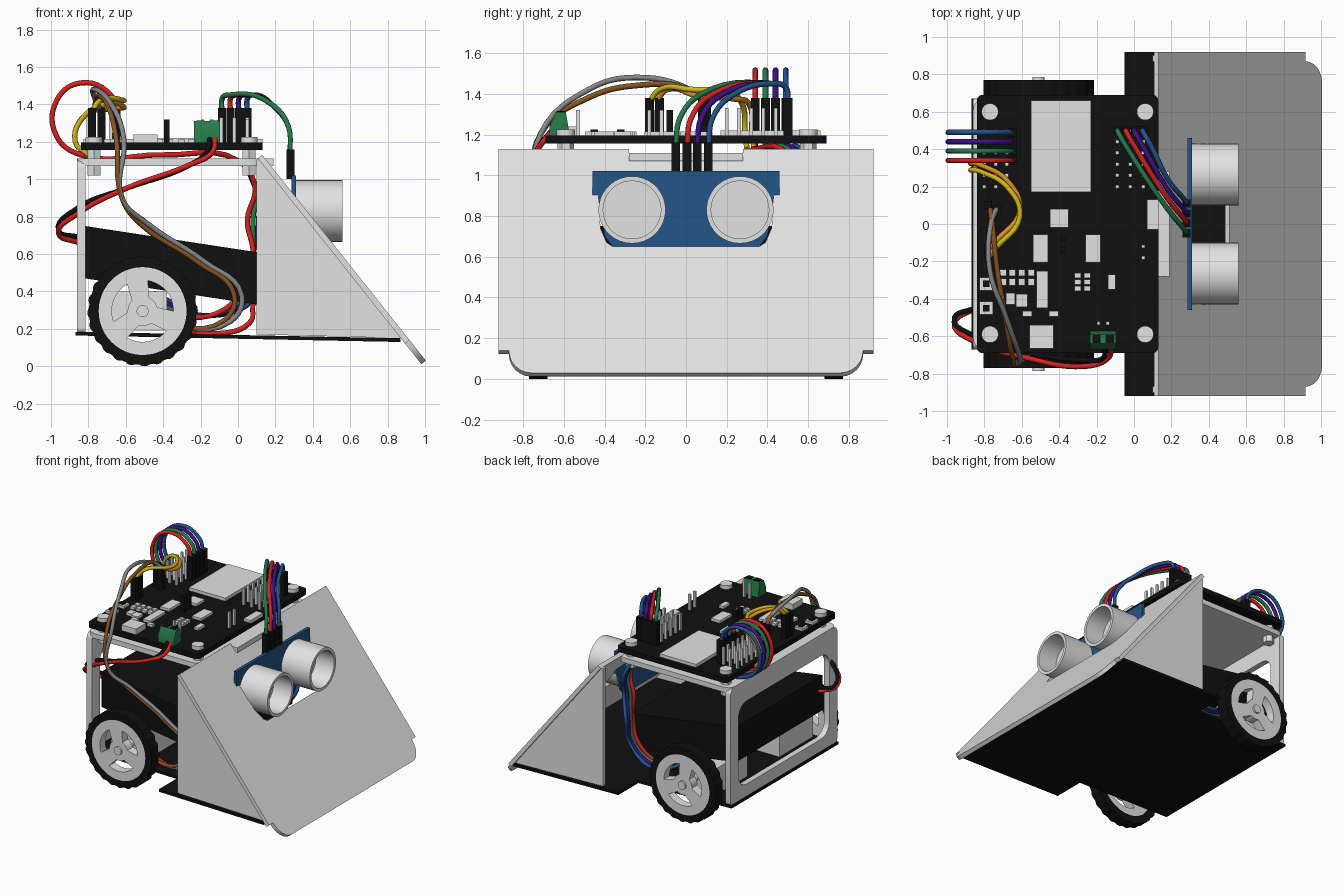
import bpy, bmesh, math
from mathutils import Vector, Matrix

cube = bpy.data.objects.get("Cube")
if cube:
    bpy.data.objects.remove(cube, do_unlink=True)


def make_material(name, red, green, blue):
    material = bpy.data.materials.new(name)
    material.use_nodes = True
    color = (red, green, blue, 1)
    material.diffuse_color = color
    material.node_tree.nodes["Principled BSDF"].inputs["Base Color"].default_value = color
    return material


WHITE = make_material("white plastic", .76, .76, .76)
BLACK = make_material("matte black", .005, .005, .005)
BLUE = make_material("board blue", .016, .09, .25)
GREEN = make_material("terminal green", .02, .2, .07)
RED = make_material("wire red", .7, .015, .015)
PURPLE = make_material("wire purple", .05, .005, .25)
BROWN = make_material("wire brown", .25, .09, .015)
GREY = make_material("wire grey", .25, .25, .25)
YELLOW = make_material("wire yellow", .65, .5, .01)
ORANGE = make_material("wire orange", .75, .28, .02)


def finish(name, bm, material):
    bmesh.ops.recalc_face_normals(bm, faces=bm.faces)
    mesh = bpy.data.meshes.new(name)
    bm.to_mesh(mesh)
    bm.free()
    mesh.materials.append(material)
    mesh.shade_smooth()
    mesh.set_sharp_from_angle(angle=math.radians(30))
    obj = bpy.data.objects.new(name, mesh)
    bpy.context.collection.objects.link(obj)
    return obj


def add_box(bm, low, high):
    low, high = Vector(low), Vector(high)
    place = Matrix.Translation((low + high) / 2) @ Matrix.Diagonal((*(high - low), 1))
    bmesh.ops.create_cube(bm, size=1, matrix=place)


def boxes(name, corner_pairs, material):
    bm = bmesh.new()
    for low, high in corner_pairs:
        add_box(bm, low, high)
    return finish(name, bm, material)


def posts(name, spots, half, bottom, top, material):
    """Square upright pins or housings at each (x, y) spot."""
    pairs = [((x - half, y - half, bottom), (x + half, y + half, top)) for x, y in spots]
    return boxes(name, pairs, material)


def cylinder(name, start, end, radius, material, sides=32):
    start, end = Vector(start), Vector(end)
    turn = (end - start).to_track_quat("Z", "Y").to_matrix().to_4x4()
    bm = bmesh.new()
    bmesh.ops.create_cone(bm, cap_ends=True, segments=sides, radius1=radius, radius2=radius,
                          depth=(end - start).length,
                          matrix=Matrix.Translation((start + end) / 2) @ turn)
    return finish(name, bm, material)


def panel(name, loops, place, push, material):
    """Flat sheet from an outline plus hole loops, pushed to a thickness."""
    bm = bmesh.new()
    edges = []
    for loop in loops:
        verts = [bm.verts.new(place(u, v)) for u, v in loop]
        edges += [bm.edges.new((a, b)) for a, b in zip(verts, verts[1:] + verts[:1])]
    filled = bmesh.ops.triangle_fill(bm, edges=edges, use_beauty=True)
    faces = [item for item in filled["geom"] if isinstance(item, bmesh.types.BMFace)]
    grown = bmesh.ops.extrude_face_region(bm, geom=faces, use_keep_orig=True)
    moved = [item for item in grown["geom"] if isinstance(item, bmesh.types.BMVert)]
    bmesh.ops.translate(bm, verts=moved, vec=push)
    return finish(name, bm, material)


def arc(u, v, radius, start, stop, steps):
    angles = [math.radians(start + (stop - start) * i / steps) for i in range(steps + 1)]
    return [(u + radius * math.cos(a), v + radius * math.sin(a)) for a in angles]


def rounded(left, low, right, high, r):
    return (arc(right - r, high - r, r, 0, 90, 5) + arc(left + r, high - r, r, 90, 180, 5)
            + arc(left + r, low + r, r, 180, 270, 5) + arc(right - r, low + r, r, 270, 360, 5))


def mirrored(half):
    return half + [(-u, v) for u, v in reversed(half)]


def wire(name, points, material):
    curve = bpy.data.curves.new(name, "CURVE")
    curve.dimensions = "3D"
    curve.bevel_depth = .014
    curve.bevel_resolution = 2
    curve.resolution_u = 6
    curve.use_fill_caps = True
    spline = curve.splines.new("BEZIER")
    spline.bezier_points.add(len(points) - 1)
    for knot, point in zip(spline.bezier_points, points):
        knot.co = point
        knot.handle_left_type = knot.handle_right_type = "AUTO"
    curve.materials.append(material)
    obj = bpy.data.objects.new(name, curve)
    bpy.context.collection.objects.link(obj)


# Floor plate, widened under the plow and slightly tilted
floor = [(.87, .92), (-.05, .92), (-.05, .67), (-.87, .67)]
panel("floor_plate", [floor + [(x, -y) for x, y in reversed(floor)]],
      lambda x, y: Vector((x, y, .147 - .02 * x)), (0, 0, .02), BLACK)

# Plow: sloped sheet with top notch and sensor window, plus side gussets
plow = mirrored([(.28, 1.07), (.28, 1.13), (.92, 1.13), (.92, .14), (.87, .14)]
                + arc(.76, .14, .11, 0, -90, 6)[1:])
window = mirrored([(.43, .91), (.42, .74), (.39, .67), (.36, .65)])
panel("plow_sheet", [plow, window], lambda y, z: Vector((.13 + (1.13 - z) * .795, y, z)),
      (-.024, 0, -.019), WHITE)
for side in (-1, 1):
    panel("plow_gusset", [[(.1, .17), (.1, 1.1), (.12, 1.12), (.88, .15)]],
          lambda x, z: Vector((x, side * .9, z)), (0, -side * .03, 0), WHITE)

# Rear frame with large opening, and board tray with tongue through the plow
panel("rear_frame", [rounded(-.67, .17, .67, 1.1, .04), rounded(-.57, .28, .57, .94, .1)],
      lambda y, z: Vector((-.86, y, z)), (.045, 0, 0), WHITE)
panel("board_tray", [rounded(-.86, -.67, .13, .67, .06)],
      lambda x, y: Vector((x, y, 1.07)), (0, 0, .04), WHITE)
boxes("tray_tongue", [((.1, -.28, 1.07), (.19, .28, 1.11))], WHITE)

# Tilted battery block and two drive motors
battery = [(-.82, .47), (.1, .33), (.1, .61), (-.82, .75)]
panel("battery", [battery], lambda x, z: Vector((x, -.54, z)), (0, 1.08, 0), BLACK)
boxes("drive_motors", [((-.68, min(s * .2, s * .62), .19), (-.38, max(s * .2, s * .62), .4))
                       for s in (-1, 1)], WHITE)

# Wheels: treaded tyre, pierced rim, hub
tread = [(math.cos(i * math.pi / 48) * (.295 - .008 * (i // 2 % 2)),
          math.sin(i * math.pi / 48) * (.295 - .008 * (i // 2 % 2))) for i in range(96)]
ring = arc(0, 0, .235, 0, 352.5, 47)
gaps = [arc(0, 0, .165, a, a + 80, 10) + arc(0, 0, .08, a + 65, a + 15, 5)
        for a in (0, 120, 240)]
for side in (-1, 1):
    def on_wheel(x, z):
        return Vector((x - .51, side * .77, z + .295))
    panel("tyre", [tread, ring], on_wheel, (0, -side * .09, 0), BLACK)
    panel("wheel_rim", [ring] + gaps, on_wheel, (0, -side * .07, 0), WHITE)
    cylinder("axle", (-.51, side * .6, .295), (-.51, side * .785, .295), .032, WHITE)

# Circuit board with corner screws and standoffs
panel("circuit_board", [rounded(-.84, -.69, .13, .69, .03)],
      lambda x, y: Vector((x, y, 1.155)), (0, 0, .04), BLACK)
for x in (-.77, .06):
    for y in (-.59, .6):
        cylinder("standoff", (x, y, 1.02), (x, y, 1.16), .04, WHITE, 6)
        cylinder("screw_head", (x, y, 1.19), (x, y, 1.225), .045, WHITE)

# Components: large module, chips (centre and size), small resistors
boxes("radio_module", [((-.55, .17, 1.19), (-.23, .66, 1.22))], WHITE)
chips = [(-.4, .03, .1, .1), (-.5, -.13, .08, .15), (-.22, -.13, .08, .15),
         (-.49, -.35, .06, .2), (-.12, -.31, .04, .08), (.1, .05, .06, .16),
         (-.6, -.41, .06, .07), (-.66, -.4, .05, .06), (-.57, -.48, .05, .03),
         (-.43, -.48, .05, .03), (-.79, -.32, .07, .07), (-.79, -.45, .07, .07)]
chips += [(-.3 + .05 * i, -.275 - .035 * j, .035, .026) for i in (0, 1) for j in range(3)]
chips += [(-.7 + .05 * i, -.26 - .05 * j, .035, .035) for i in range(4) for j in (0, 1)]
boxes("chips", [((x - w / 2, y - h / 2, 1.19), (x + w / 2, y + h / 2, 1.215))
                for x, y, w, h in chips], WHITE)
boxes("power_socket", [((-.56, -.665, 1.19), (-.43, -.54, 1.24))], WHITE)
posts("buttons", [(-.79, -.32), (-.79, -.45)], .018, 1.21, 1.225, BLACK)

# Green screw terminal
panel("screw_terminal", [[(-.67, 1.19), (-.67, 1.24), (-.64, 1.31), (-.59, 1.31), (-.57, 1.19)]],
      lambda y, z: Vector((-.235, y, z)), (.14, 0, 0), GREEN)
posts("terminal_slots", [(-.2, -.615), (-.13, -.615)], .022, 1.3, 1.315, BLACK)

# Header pins and wire housings
rows = [.2 + .06 * i for i in range(6)]
columns = (-.8, -.74, -.68, -.09, -.02, .05)
posts("header_pins", [(x, y) for x in columns for y in rows], .009, 1.19, 1.33, WHITE)
posts("spare_pins", [(.05, -.12), (.05, -.18), (-.19, -.53), (-.14, -.53)], .009, 1.19, 1.32, WHITE)
posts("mode_pins", [(-.38, -.08), (-.38, -.14)], .015, 1.19, 1.32, BLACK)
lanes = [.34, .39, .44, .49]
exits = [-.085, -.04, .005, .05]
sockets = [(-.65, y) for y in lanes] + [(x, .5) for x in exits]
sockets += [(-.78, -.18), (-.78, -.13), (-.73, .08), (-.78, .1)]
posts("wire_housings", sockets, .022, 1.19, 1.38, BLACK)

# Distance sensor: board, two hollow barrels, plug row
outline = mirrored([(.46, 1.02), (.46, .84), (.42, .82), (.4, .7), (.36, .65)])
panel("sensor_board", [outline], lambda y, z: Vector((.285, y, z)), (.025, 0, 0), BLUE)
for y in (-.265, .265):
    panel("sensor_barrel", [arc(y, .83, .165, 0, 350, 35), arc(y, .83, .142, 0, 350, 35)],
          lambda u, v: Vector((.31, u, v)), (.25, 0, 0), WHITE)
    cylinder("sensor_mesh", (.31, y, .83), (.4, y, .83), .145, WHITE)
plugs = [-.05, .005, .055, .11]
posts("sensor_plugs", [(.28, y) for y in plugs], .021, 1.0, 1.16, BLACK)

# Sensor leads arching to the header, and the looped motor leads
for i, color in enumerate((GREEN, RED, PURPLE, BLUE)):
    p, e = plugs[i], exits[i]
    wire("sensor_lead", [(.28, p, 1.14), (.27, p + .02, 1.28), (.18, p + .13, 1.4),
                         (e + .04, .42, 1.45), (e, .49, 1.43), (e, .5, 1.36)], color)
for i, color in enumerate((RED, GREEN, PURPLE, BLUE)):
    y, d = lanes[i], .03 * i
    wire("motor_lead", [(-.65, y, 1.36), (-.68, y, 1.45), (-.84, y, 1.515), (-.97, y, 1.42),
                        (-.97, y, 1.23), (-.84, y, 1.13), (-.4, y, 1.13), (0, .5 + d, 1.1),
                        (.09, .56 + d, .96), (.05 + d, .58, .78), (.08, .55 + d, .6),
                        (.02 + d, .56, .4), (-.15, .52 + d, .27), (-.45, .5, .3 + d)], color)

# Rear yellow and orange loops
for color, d in ((YELLOW, 0), (ORANGE, .035)):
    wire("encoder_lead", [(-.78, -.18 + d, 1.36), (-.74, -.13 + d, 1.42), (-.61, .04 + d, 1.42 - d),
                          (-.68, .2 + d, 1.41 - d), (-.82, .28 + d, 1.34), (-.87, .29 + d, 1.2),
                          (-.8, .3 + d, 1.13)], color)

# Grey and brown leads drooping over the side
for color, d in ((GREY, 0), (BROWN, .04)):
    wire("side_lead", [(-.73 - d, .09, 1.36), (-.76, .02, 1.42), (-.77 + d, -.25, 1.48 - d),
                       (-.69, -.48, 1.42 - d), (-.61 - d, -.71, 1.21), (-.62, -.74, .9),
                       (-.48 - d, -.66, .76), (-.18 - d, -.62, .56), (.02 - d, -.62, .38),
                       (-.04 - d, -.62, .24), (-.4, -.6, .21)], color)

# Battery leads from the terminal, and a short floor lead
for color, d in ((RED, 0), (BLACK, .03)):
    wire("battery_lead", [(-.12 - d, -.65, 1.23), (-.14 - d, -.72, 1.14), (-.25, -.76 + d, 1.08),
                          (-.6, -.71 + d, .95), (-.85, -.63 + d, .82 + d),
                          (-.96, -.53 + d, .71 + d / 2), (-.85, -.45, .66 + d)], color)
wire("floor_lead", [(-.4, -.55, .22), (-.1, -.58, .175), (.06, -.58, .23), (.08, -.5, .33)], RED)
